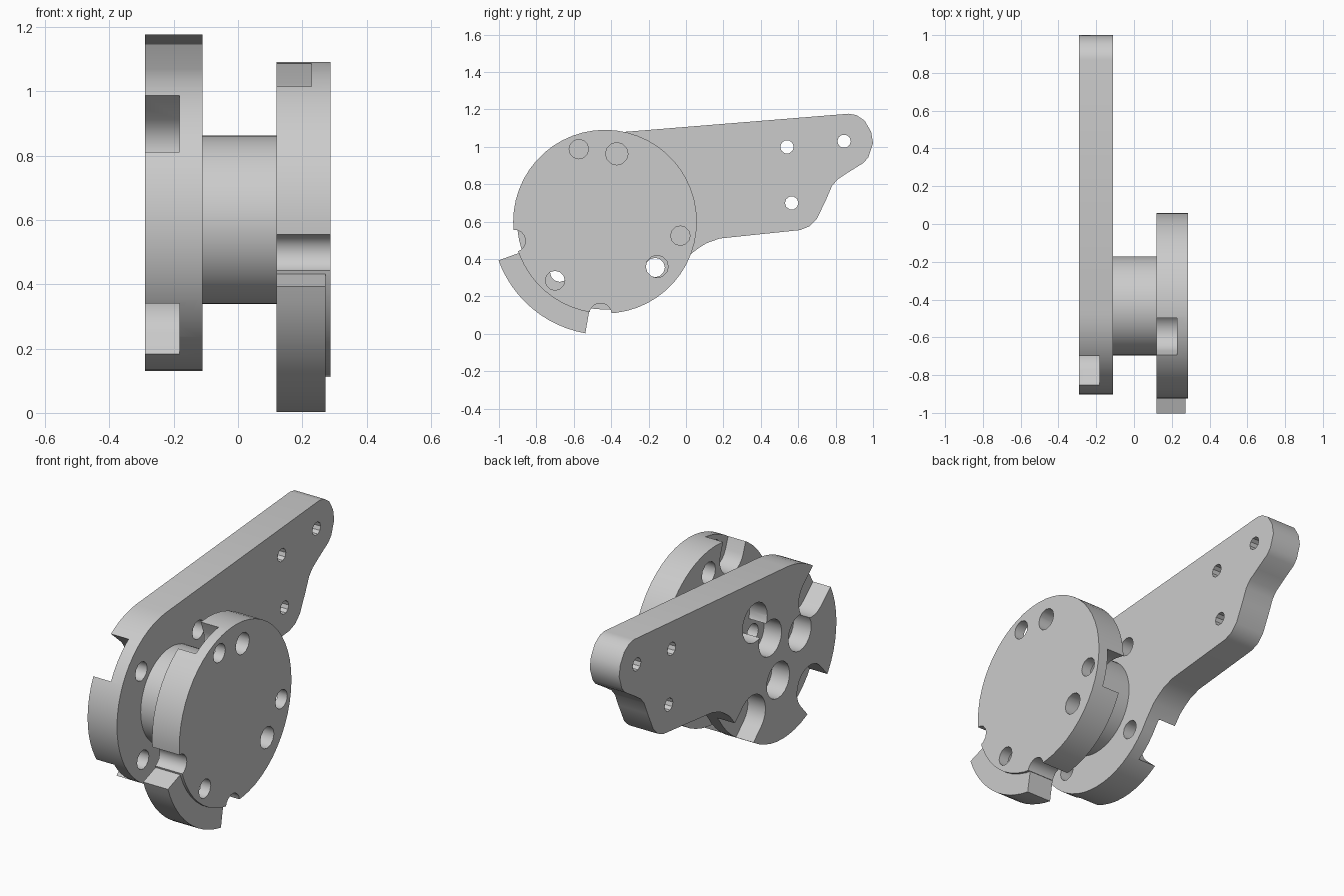
import bpy, bmesh
from math import cos, sin, radians, atan2, degrees

if "Cube" in bpy.data.objects:
    bpy.data.objects.remove(bpy.data.objects["Cube"])

CY, CZ = -0.433, 0.6   # shared axis of plate, hub and disc


def arc(y, z, r, a0, a1, n):
    """Points on an arc in the y-z plane, angles in degrees."""
    return [(y + r * cos(radians(a0 + (a1 - a0) * i / n)),
             z + r * sin(radians(a0 + (a1 - a0) * i / n))) for i in range(n + 1)]


def circle(y, z, r, n):
    return arc(y, z, r, 0, 360, n)[:-1]


def u_slot(y, z, r, length=0.3):
    """Round-bottomed slot that opens radially outward from the axis."""
    a = degrees(atan2(z - CZ, y - CY))
    pts = arc(y, z, r, a + 90, a + 270, 12)
    dy, dz = length * cos(radians(a)), length * sin(radians(a))
    return pts + [(pts[-1][0] + dy, pts[-1][1] + dz), (pts[0][0] + dy, pts[0][1] + dz)]


def prism(name, pts, x0, x1):
    """Extrude a y-z outline along x."""
    bm = bmesh.new()
    face = bm.faces.new([bm.verts.new((x0, y, z)) for y, z in pts])
    ext = bmesh.ops.extrude_face_region(bm, geom=[face])
    moved = [v for v in ext["geom"] if isinstance(v, bmesh.types.BMVert)]
    bmesh.ops.translate(bm, verts=moved, vec=(x1 - x0, 0, 0))
    bmesh.ops.recalc_face_normals(bm, faces=bm.faces)
    mesh = bpy.data.meshes.new(name)
    bm.to_mesh(mesh)
    bm.free()
    ob = bpy.data.objects.new(name, mesh)
    bpy.context.collection.objects.link(ob)
    return ob


def activate(ob):
    bpy.ops.object.select_all(action='DESELECT')
    ob.select_set(True)
    bpy.context.view_layer.objects.active = ob


def combine(ob, pts, x0, x1, op='DIFFERENCE'):
    """Boolean a prism with the object, then drop the helper."""
    tool = prism("cutter", pts, x0, x1)
    tool.hide_render = True
    mod = ob.modifiers.new("bool", 'BOOLEAN')
    mod.operation, mod.solver, mod.object = op, 'EXACT', tool
    activate(ob)
    bpy.ops.object.modifier_apply(modifier=mod.name)
    bpy.data.objects.remove(tool)


# lever plate: round body with an arm
outline = arc(CY, CZ, 0.47, 95, 328, 36) + [
    (0.03, 0.43), (0.07, 0.46), (0.11, 0.485), (0.18, 0.51),
    (0.61, 0.555), (0.66, 0.575), (0.70, 0.615), (0.75, 0.72), (0.78, 0.79),
    (0.81, 0.825), (0.87, 0.865), (0.95, 0.915), (0.975, 0.945), (1.0, 1.02),
    (0.99, 1.08), (0.955, 1.14), (0.91, 1.17), (0.87, 1.177)]
plate = prism("lever_plate", outline, -0.29, -0.11)

# small holes in the arm
for y, z in [(0.54, 1.0), (0.845, 1.03), (0.565, 0.70)]:
    combine(plate, circle(y, z, 0.036, 10), -0.4, 0)

# recessed mounting holes: three recesses break through the rim
for y, z, is_open in [(-0.69, 0.825, True), (-0.675, 0.33, True),
                      (-0.165, 0.355, True), (-0.19, 0.865, False)]:
    combine(plate, circle(y, z, 0.052, 12), -0.4, 0)
    recess = u_slot(y, z, 0.117) if is_open else circle(y, z, 0.108, 20)
    combine(plate, recess, -0.4, -0.182)

# hub between plate and disc
hub = prism("hub", circle(CY, CZ, 0.262, 48), -0.11, 0.12)

# three recessed screw holes from the plate into the hub
for a in (45, 165, 285):
    y, z = CY + 0.155 * cos(radians(a)), CZ + 0.02 + 0.155 * sin(radians(a))
    combine(plate, circle(y, z, 0.1, 20), -0.4, -0.182)
    combine(plate, circle(y, z, 0.05, 12), -0.4, 0)
    combine(hub, circle(y, z, 0.05, 12), -0.2, 0.05)

# disc with a raised rim tab
disc = prism("disc", circle(CY, CZ, 0.491, 52), 0.12, 0.287)
tab = arc(CY, CZ, 0.606, 200, 260, 12) + arc(CY, CZ, 0.4, 260, 200, 8)
combine(disc, tab, 0.12, 0.272, 'UNION')

# round notches beside the tab
for y, z in [(-0.918, 0.497), (-0.457, 0.105)]:
    combine(disc, circle(y, z, 0.06, 14), 0, 0.4)

# plain through holes
for y, z in [(-0.37, 0.963), (-0.155, 0.36)]:
    combine(disc, circle(y, z, 0.06, 12), 0, 0.4)

# holes recessed on the inner side, two open to the rim
for y, z, is_open in [(-0.573, 0.988, True), (-0.03, 0.525, True), (-0.70, 0.285, False)]:
    combine(disc, circle(y, z, 0.052, 12), 0, 0.4)
    recess = u_slot(y, z, 0.105) if is_open else circle(y, z, 0.105, 20)
    combine(disc, recess, 0, 0.228)

# smooth shading with sharp edges kept
for ob in (plate, hub, disc):
    activate(ob)
    bpy.ops.object.shade_smooth_by_angle(angle=radians(35))
